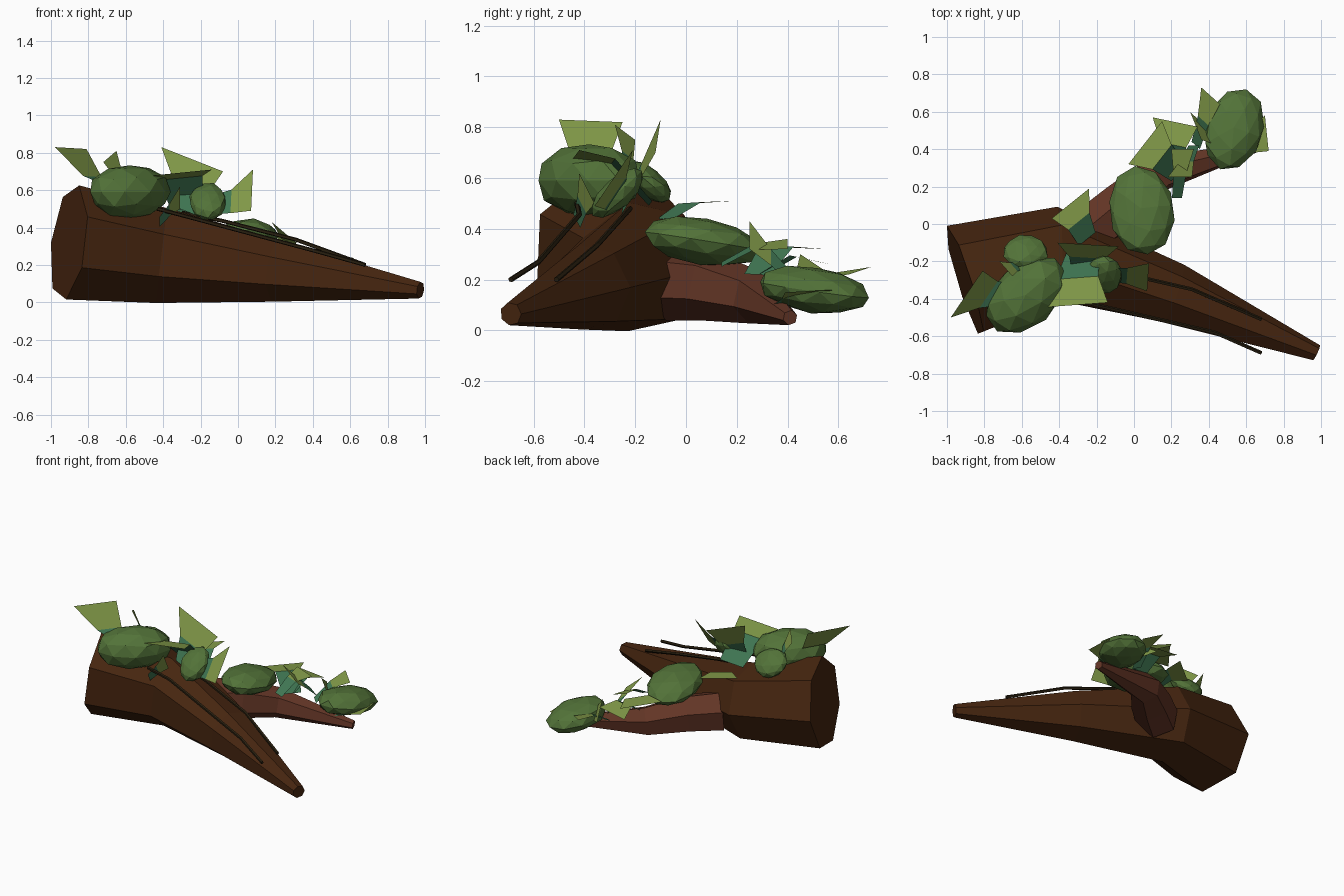
import bpy, bmesh, math, random
from mathutils import Vector, Matrix, Euler

random.seed(4)


def material(name, rgb):
    m = bpy.data.materials.new(name)
    m.diffuse_color = (*rgb, 1)
    return m


BARK = material("dark bark", (0.062, 0.019, 0.005))
BRANCH = material("reddish bark", (0.125, 0.036, 0.019))
MOSS = material("leaf green", (0.085, 0.17, 0.04))
LIGHT = material("light leaf", (0.22, 0.32, 0.065))
TEAL = material("teal leaf", (0.05, 0.18, 0.085))
VINE = material("dark vine", (0.022, 0.014, 0.005))


def finish(name, bm, *mats):
    me = bpy.data.meshes.new(name)
    bm.to_mesh(me)
    bm.free()
    for m in mats:
        me.materials.append(m)
    ob = bpy.data.objects.new(name, me)
    bpy.context.collection.objects.link(ob)
    return ob


def loft(name, rings, sides, start, mat):
    """Faceted tube through (centre, axis, radius) rings, capped at both ends."""
    bm = bmesh.new()
    loops = []
    for c, axis, r in rings:
        a = Vector(axis).normalized()
        u = Vector((0, 0, 1)).cross(a).normalized()
        v = a.cross(u)
        loop = []
        for i in range(sides):
            t = math.radians(start + 360 * i / sides)
            loop.append(bm.verts.new(Vector(c) + r * (math.cos(t) * u + math.sin(t) * v)))
        loops.append(loop)
    for p, q in zip(loops, loops[1:]):
        for i in range(sides):
            j = (i + 1) % sides
            bm.faces.new((p[i], p[j], q[j], q[i]))
    bm.faces.new(loops[0])
    bm.faces.new(loops[-1])
    bmesh.ops.recalc_face_normals(bm, faces=bm.faces)
    return finish(name, bm, mat)


def bush(name, centre, radii, rot):
    """Flattened, slightly irregular low-poly clump."""
    bm = bmesh.new()
    bmesh.ops.create_icosphere(bm, subdivisions=2, radius=1)
    e = Euler([math.radians(d) for d in rot]).to_matrix().to_4x4()
    m = Matrix.Translation(centre) @ e @ Matrix.Diagonal((*radii, 1))
    for v in bm.verts:
        v.co *= random.uniform(0.96, 1.05)
    bm.transform(m)
    finish(name, bm, MOSS)


def leaf(name, tip_a, tip_b, base, lift):
    """Bent strip: teal stem half, wide light tip half."""
    a, b, o = Vector(tip_a), Vector(tip_b), Vector(base)
    side = (b - a) * 0.22
    up = Vector((0, 0, lift))
    mid = o.lerp((a + b) / 2, 0.5) + up
    bm = bmesh.new()
    pts = [o - side, o + side, mid + side * 1.3, mid - side * 1.3, b, a]
    v = [bm.verts.new(p) for p in pts]
    for quad in ((0, 1, 2, 3), (3, 2, 4, 5)):
        bm.faces.new([v[i] for i in quad])
    bm.faces.ensure_lookup_table()
    bm.faces[0].material_index = 1
    finish(name, bm, LIGHT, TEAL)


# fallen trunk, seven sided
loft("trunk", [
    ((-0.905, -0.31, 0.32), (0.95, 0.30, -0.12), 0.315),
    ((-0.41, -0.17, 0.25), (1.0, 0.0, -0.12), 0.262),
    ((0.21, -0.38, 0.17), (0.94, -0.35, -0.12), 0.172),
    ((0.975, -0.69, 0.065), (0.90, -0.43, -0.12), 0.046),
], 7, 154, BARK)

# side branch, six sided
loft("branch", [
    ((-0.24, -0.05, 0.18), (0.70, 0.70, -0.10), 0.145),
    ((-0.06, 0.10, 0.17), (0.70, 0.70, -0.15), 0.135),
    ((0.13, 0.27, 0.13), (0.80, 0.55, -0.15), 0.105),
    ((0.65, 0.41, 0.05), (0.95, 0.30, -0.12), 0.030),
], 6, 20, BRANCH)

# leafy clumps
for i, args in enumerate([
    ((-0.58, -0.38, 0.59), (0.25, 0.165, 0.145), (0, 0, 40)),
    ((-0.58, -0.15, 0.585), (0.12, 0.11, 0.055), (-40, 0, 0)),
    ((-0.16, -0.27, 0.54), (0.10, 0.13, 0.06), (42, 0, 0)),
    ((0.04, 0.07, 0.35), (0.17, 0.24, 0.09), (-9, 0, 8)),
    ((0.53, 0.505, 0.16), (0.155, 0.225, 0.09), (-8, 0, -18)),
], 1):
    bush(f"leaf_clump_{i}", *args)

# loose leaves: two tip corners, base, bend height
for i, args in enumerate([
    ((-0.98, -0.50, 0.83), (-0.81, -0.25, 0.82), (-0.66, -0.38, 0.62), -0.05),
    ((-0.44, 0.03, 0.50), (-0.24, 0.19, 0.51), (-0.25, -0.08, 0.44), 0.03),
    ((-0.54, -0.45, 0.67), (-0.14, -0.42, 0.71), (-0.27, -0.14, 0.50), 0.07),
    ((-0.41, -0.10, 0.83), (-0.08, -0.12, 0.70), (-0.26, -0.25, 0.48), 0.0),
    ((0.08, -0.21, 0.71), (0.07, -0.36, 0.49), (-0.15, -0.27, 0.52), -0.02),
    ((-0.72, -0.20, 0.75), (-0.65, -0.28, 0.81), (-0.60, -0.22, 0.60), 0.0),
    ((-0.31, -0.42, 0.62), (-0.31, -0.36, 0.50), (-0.42, -0.43, 0.43), 0.0),
    ((-0.03, 0.32, 0.33), (0.15, 0.55, 0.32), (0.24, 0.28, 0.22), 0.06),
    ((0.10, 0.57, 0.26), (0.34, 0.52, 0.27), (0.20, 0.30, 0.22), 0.05),
    ((0.20, 0.40, 0.36), (0.32, 0.40, 0.32), (0.23, 0.14, 0.26), 0.03),
    ((0.18, 0.25, 0.43), (0.31, 0.25, 0.32), (0.32, 0.42, 0.20), 0.0),
    ((0.36, 0.73, 0.25), (0.46, 0.64, 0.22), (0.33, 0.42, 0.14), 0.03),
    ((0.70, 0.58, 0.16), (0.72, 0.39, 0.15), (0.50, 0.38, 0.10), 0.0),
    ((0.30, 0.60, 0.20), (0.36, 0.45, 0.30), (0.48, 0.42, 0.12), 0.0),
], 1):
    leaf(f"leaf_{i}", *args)


# thin vines lying along the trunk
def vine(name, pts):
    rings = []
    for i, p in enumerate(pts):
        d = Vector(pts[min(i + 1, len(pts) - 1)]) - Vector(pts[max(i - 1, 0)])
        rings.append((p, d, 0.011))
    loft(name, rings, 5, 0, VINE)


vine("front_vine", [(-0.43, -0.43, 0.50), (-0.26, -0.42, 0.455),
                    (0.43, -0.58, 0.27), (0.68, -0.69, 0.20)])
vine("rear_vine", [(-0.30, -0.22, 0.48), (-0.08, -0.26, 0.435),
                   (0.31, -0.35, 0.335), (0.68, -0.51, 0.20)])
